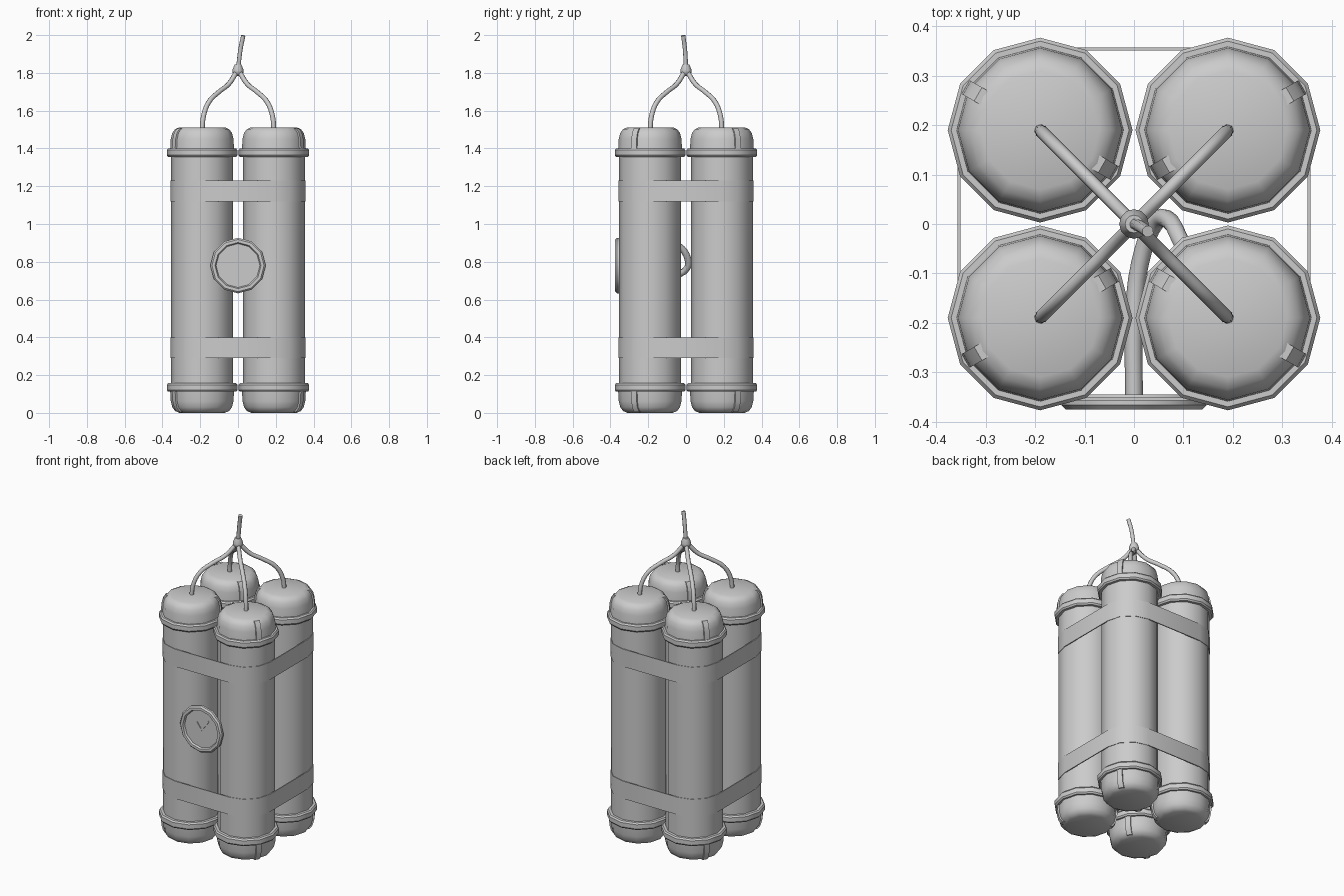
import bpy, bmesh
from math import sin, cos, radians, pi, atan2, hypot
from mathutils import Matrix, Vector

if "Cube" in bpy.data.objects:
    bpy.data.objects.remove(bpy.data.objects["Cube"])

SIDES = 12
OFF = 0.19       # stick centre offset
H = 1.512        # stick height


def finish(name, bm, matrix=None):
    bmesh.ops.recalc_face_normals(bm, faces=bm.faces)
    me = bpy.data.meshes.new(name)
    bm.to_mesh(me)
    bm.free()
    ob = bpy.data.objects.new(name, me)
    bpy.context.collection.objects.link(ob)
    if matrix:
        ob.matrix_world = matrix
    bpy.ops.object.select_all(action='DESELECT')
    ob.select_set(True)
    bpy.context.view_layer.objects.active = ob
    bpy.ops.object.shade_smooth_by_angle(angle=radians(35))
    return ob


def lathe(name, profile, matrix, closed=False):
    """Revolve (radius, height) points; closed joins the profile to itself, else ends are capped."""
    bm = bmesh.new()
    rings = [[bm.verts.new((r * cos(2 * pi * i / SIDES), r * sin(2 * pi * i / SIDES), z))
              for i in range(SIDES)] for r, z in profile]
    n = len(rings)
    for j in range(n if closed else n - 1):
        a, b = rings[j], rings[(j + 1) % n]
        for i in range(SIDES):
            k = (i + 1) % SIDES
            bm.faces.new((a[i], a[k], b[k], b[i]))
    if not closed:
        bm.faces.new(rings[0])
        bm.faces.new(rings[-1])
    return finish(name, bm, matrix)


def strip(name, profile, angle, matrix, half=0.016):
    """Narrow clip following a cap profile in one radial direction."""
    bm = bmesh.new()
    d = Vector((cos(angle), sin(angle), 0))
    t = Vector((-sin(angle), cos(angle), 0)) * half
    outline = profile + [(r - 0.02, z) for r, z in reversed(profile)]
    sides = [[bm.verts.new(d * r + s * t + Vector((0, 0, z))) for r, z in outline] for s in (-1, 1)]
    for s in sides:
        bm.faces.new(s)
    n = len(outline)
    for i in range(n):
        k = (i + 1) % n
        bm.faces.new((sides[0][i], sides[0][k], sides[1][k], sides[1][i]))
    return finish(name, bm, matrix)


def tube(name, points, radius):
    cu = bpy.data.curves.new(name, 'CURVE')
    cu.dimensions = '3D'
    cu.bevel_depth = radius
    cu.bevel_resolution = 2
    cu.resolution_u = 4
    cu.use_fill_caps = True
    sp = cu.splines.new('BEZIER')
    sp.bezier_points.add(len(points) - 1)
    for bp, p in zip(sp.bezier_points, points):
        bp.co = p
        bp.handle_left_type = bp.handle_right_type = 'AUTO'
    ob = bpy.data.objects.new(name, cu)
    bpy.context.collection.objects.link(ob)
    bpy.ops.object.select_all(action='DESELECT')
    ob.select_set(True)
    bpy.context.view_layer.objects.active = ob
    bpy.ops.object.convert(target='MESH')
    bpy.ops.object.shade_smooth_by_angle(angle=radians(50))


def band(name, z0, z1, r=0.167, thick=0.006):
    """Strap wrapping all four sticks."""
    bm = bmesh.new()
    loops = []
    for rad, z in ((r, z0), (r, z1), (r - thick, z1), (r - thick, z0)):
        loop = []
        for q, (sx, sy) in enumerate(((1, 1), (-1, 1), (-1, -1), (1, -1))):
            for k in range(4):
                a = radians(90 * q + 30 * k)
                loop.append(bm.verts.new((sx * OFF + rad * cos(a), sy * OFF + rad * sin(a), z)))
        loops.append(loop)
    for j in range(4):
        a, b = loops[j], loops[(j + 1) % 4]
        for i in range(16):
            k = (i + 1) % 16
            bm.faces.new((a[i], a[k], b[k], b[i]))
    finish(name, bm)


def box(name, size, matrix):
    bm = bmesh.new()
    bmesh.ops.create_cube(bm, size=1, matrix=Matrix.Diagonal((*size, 1)))
    finish(name, bm, matrix)


def flip(profile):
    return [(r, H - z) for r, z in profile]


CAP = [(0.12, 1.512), (0.143, 1.502), (0.158, 1.482), (0.166, 1.45), (0.17, 1.38)]
RING = [(0.16, 1.355), (0.18, 1.355), (0.187, 1.364), (0.187, 1.391), (0.18, 1.40), (0.16, 1.40)]
CLIP = [(0.145, 1.506), (0.162, 1.484), (0.171, 1.45), (0.175, 1.385)]

# sticks with end caps, rings, cap clips and fuse legs
for sx in (-1, 1):
    for sy in (-1, 1):
        m = Matrix.Translation((sx * OFF, sy * OFF, 0))
        lathe("stick", [(0.164, 0.12), (0.164, 1.39)], m)
        for end, f in (("top", lambda p: p), ("bottom", flip)):
            lathe(end + "_cap", f(CAP), m)
            lathe(end + "_ring", f(RING), m, closed=True)
            a = atan2(sy * sin(radians(30)), sx * cos(radians(30)))
            for angle in (a, a + pi):
                strip(end + "_clip", f(CLIP), angle, m)
        legs = [(0.19, 1.49), (0.183, 1.57), (0.155, 1.645), (0.10, 1.70), (0.05, 1.74), (0.005, 1.81)]
        tube("fuse_leg", [(sx * d, sy * d, z) for d, z in legs], 0.013)

# straps
band("lower_strap", 0.29, 0.40)
band("upper_strap", 1.12, 1.23)

# fuse knot and tail
lathe("fuse_knot", [(0.014, 1.783), (0.028, 1.80), (0.03, 1.815), (0.018, 1.845)], Matrix())
tube("fuse_tail", [(0, 0, 1.81), (0.006, -0.002, 1.87), (0.014, -0.006, 1.93), (0.028, -0.015, 1.998)], 0.012)

# timer on the front, lathe axis turned to face -y
front = Matrix.Translation((0, -0.36, 0.78)) @ Matrix.Rotation(pi / 2, 4, 'X')
lathe("timer_body", [(0.13, -0.013), (0.13, 0.004)], front)
lathe("timer_rim", [(0.12, -0.015), (0.14, -0.015), (0.147, -0.008), (0.147, 0.006),
                    (0.138, 0.015), (0.122, 0.015), (0.116, 0.004)], front, closed=True)
for name, x, z in (("short_hand", -0.03, 0.04), ("long_hand", 0.05, 0.065)):
    length = hypot(x, z)
    m = (Matrix.Translation((x / 2, -0.366, 0.775 + z / 2))
         @ Matrix.Rotation(atan2(x, z), 4, 'Y'))
    box(name, (0.01, 0.006, length + 0.006), m)

# wire from the timer back into a stick
tube("timer_wire", [(0, -0.345, 0.72), (0, -0.2, 0.72), (0.012, -0.08, 0.725), (0.045, 0.005, 0.765),
                    (0.07, 0.008, 0.82), (0.095, -0.035, 0.88), (0.13, -0.11, 0.90)], 0.018)
